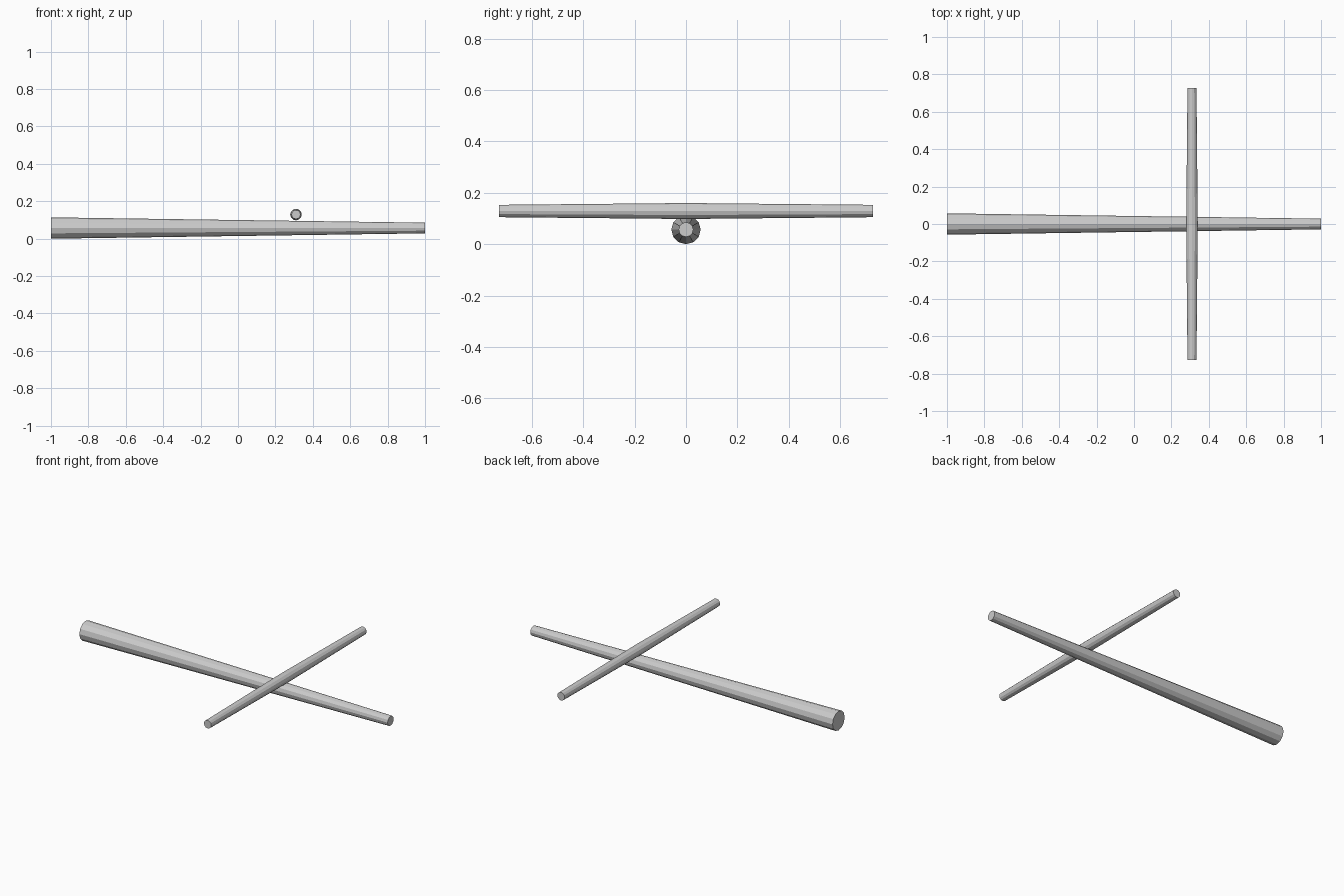
import bpy
import bmesh
from math import cos, sin, tau

if "Cube" in bpy.data.objects:
    bpy.data.objects.remove(bpy.data.objects["Cube"])

SIDES = 12


def tapered_pole(name, axis, stations, centre):
    """Capped pole along 'X' or 'Y'; stations are (distance, radius)."""
    bm = bmesh.new()
    rings = []
    for d, r in stations:
        ring = []
        for i in range(SIDES):
            u, z = r * cos(tau * i / SIDES), r * sin(tau * i / SIDES)
            ring.append(bm.verts.new((d, u, z) if axis == 'X' else (u, d, z)))
        rings.append(ring)
    for a, b in zip(rings, rings[1:]):
        for i in range(SIDES):
            j = (i + 1) % SIDES
            bm.faces.new((a[i], a[j], b[j], b[i]))
    bm.faces.new(rings[0])
    bm.faces.new(rings[-1])
    bmesh.ops.recalc_face_normals(bm, faces=bm.faces)
    mesh = bpy.data.meshes.new(name)
    bm.to_mesh(mesh)
    bm.free()
    obj = bpy.data.objects.new(name, mesh)
    obj.location = centre
    bpy.context.collection.objects.link(obj)
    return obj


# Long pole, thick at the left end
tapered_pole("mast", 'X', [(-1, 0.057), (1, 0.0285)], (0, 0, 0.057))

# Cross pole resting on top, thickest in the middle
tapered_pole("yard", 'Y', [(-0.727, 0.024), (0, 0.031), (0.727, 0.024)],
             (0.31, 0, 0.129))
